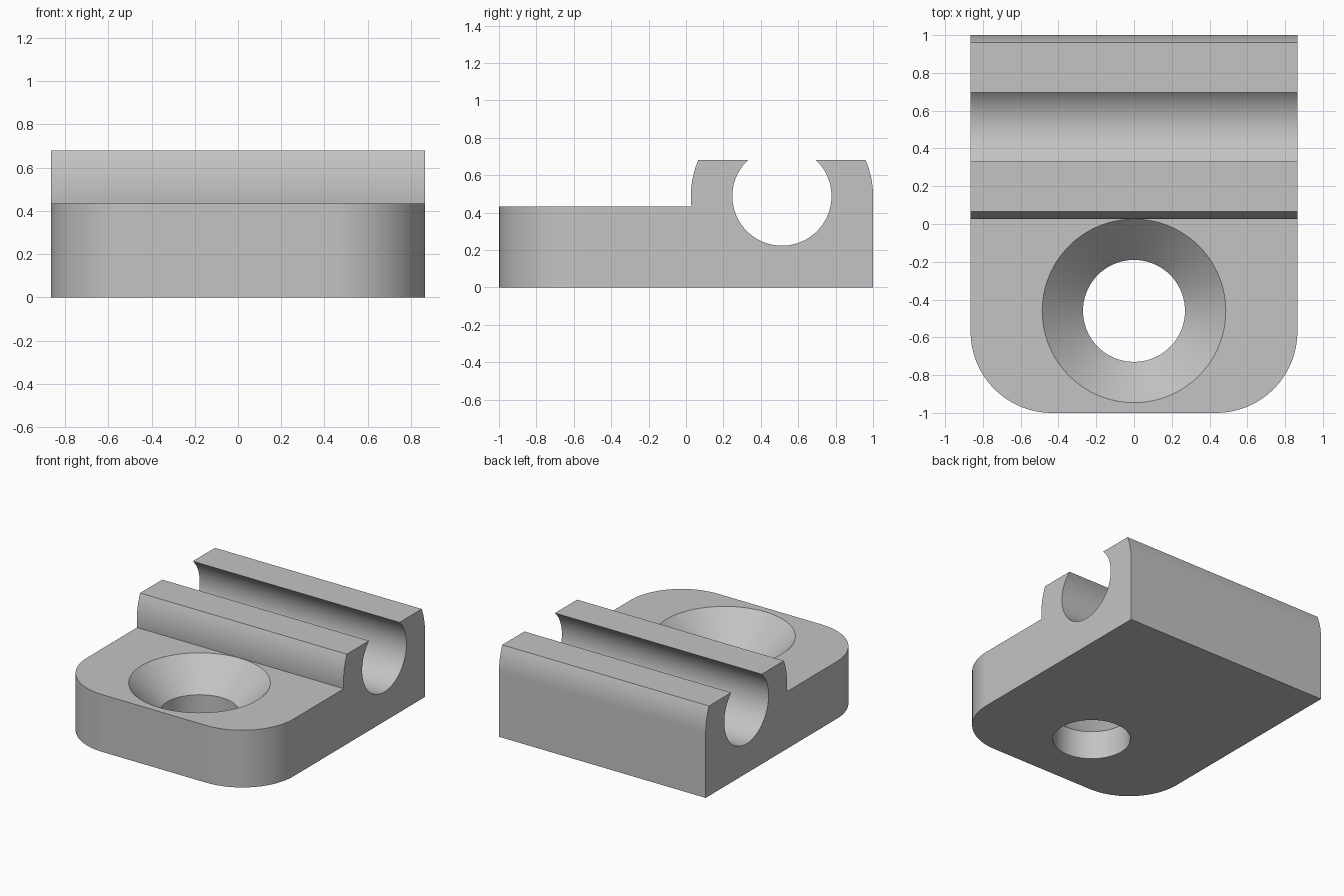
import bpy, bmesh
from math import sin, cos, pi, asin, sqrt
from mathutils import Matrix

cube = bpy.data.objects.get("Cube")
if cube:
    bpy.data.objects.remove(cube, do_unlink=True)

HALF_W, STEP_Z, TOP_Z = 0.865, 0.433, 0.68
CY, CZ = 0.513, 0.488            # centre of the rod channel
R_IN, R_OUT = 0.265, 0.487
HOLE_Y = -0.46

grey = bpy.data.materials.new("plain grey")
grey.use_nodes = True
colour = (0.55, 0.55, 0.55, 1)
grey.diffuse_color = colour
grey.node_tree.nodes["Principled BSDF"].inputs["Base Color"].default_value = colour


def arc(cx, cy, r, a0, a1, n):
    return [(cx + r * cos(a0 + (a1 - a0) * i / n), cy + r * sin(a0 + (a1 - a0) * i / n))
            for i in range(n + 1)]


def prism(name, points, offset):
    """Extrude a closed outline of 3D points along an offset."""
    bm = bmesh.new()
    face = bm.faces.new([bm.verts.new(p) for p in points])
    out = bmesh.ops.extrude_face_region(bm, geom=[face])
    bmesh.ops.translate(bm, vec=offset,
                        verts=[v for v in out["geom"] if isinstance(v, bmesh.types.BMVert)])
    bmesh.ops.recalc_face_normals(bm, faces=bm.faces)
    return finish(name, bm)


def finish(name, bm):
    mesh = bpy.data.meshes.new(name)
    bm.to_mesh(mesh)
    bm.free()
    mesh.materials.append(grey)
    obj = bpy.data.objects.new(name, mesh)
    bpy.context.collection.objects.link(obj)
    return obj


def cut(target, cutter, operation):
    mod = target.modifiers.new(cutter.name, "BOOLEAN")
    mod.object, mod.operation, mod.solver = cutter, operation, "EXACT"
    bpy.context.view_layer.objects.active = target
    bpy.ops.object.modifier_apply(modifier=mod.name)
    bpy.data.objects.remove(cutter, do_unlink=True)


# Side profile: base, step, curved clip walls and open channel
lip, wall = asin((TOP_Z - CZ) / R_IN), asin((TOP_Z - CZ) / R_OUT)
step_y = CY - sqrt(R_OUT ** 2 - (STEP_Z - CZ) ** 2)
profile = [(-1, 0), (1, 0)]
profile += arc(CY, CZ, R_OUT, 0, wall, 10)
profile += arc(CY, CZ, R_IN, lip, -pi - lip, 64)
profile += arc(CY, CZ, R_OUT, pi - wall, pi + asin((CZ - STEP_Z) / R_OUT), 12)
profile += [(-1, STEP_Z)]
clip = prism("cable_clip", [(-HALF_W, y, z) for y, z in profile], (2 * HALF_W, 0, 0))

# Rounded front corners
R = 0.43
plan = arc(HALF_W - R, -1 + R, R, 0, -pi / 2, 24)
plan += arc(-HALF_W + R, -1 + R, R, -pi / 2, -pi, 24)
plan += [(-HALF_W - 0.1, -1 + R), (-HALF_W - 0.1, 1.1), (HALF_W + 0.1, 1.1), (HALF_W + 0.1, -1 + R)]
cut(clip, prism("corner_cutter", [(x, y, -0.1) for x, y in plan], (0, 0, 1)), "INTERSECT")

# Countersunk screw hole, lathed from a half section
bm = bmesh.new()
section = [(0, -0.1), (0.27, -0.1), (0.27, 0.217), (0.486, STEP_Z), (0.486, 0.5), (0, 0.5)]
verts = [bm.verts.new((r, 0, z)) for r, z in section]
edges = [bm.edges.new(pair) for pair in zip(verts, verts[1:])]
bmesh.ops.spin(bm, geom=verts + edges, axis=(0, 0, 1), cent=(0, 0, 0), angle=2 * pi, steps=72)
bmesh.ops.remove_doubles(bm, verts=bm.verts, dist=1e-4)
bmesh.ops.recalc_face_normals(bm, faces=bm.faces)
bmesh.ops.transform(bm, matrix=Matrix.Translation((0, HOLE_Y, 0)), verts=bm.verts)
cut(clip, finish("hole_cutter", bm), "DIFFERENCE")

# Smooth curves, crisp edges
bpy.ops.object.select_all(action="DESELECT")
clip.select_set(True)
bpy.context.view_layer.objects.active = clip
bpy.ops.object.shade_smooth_by_angle(angle=pi / 9)
